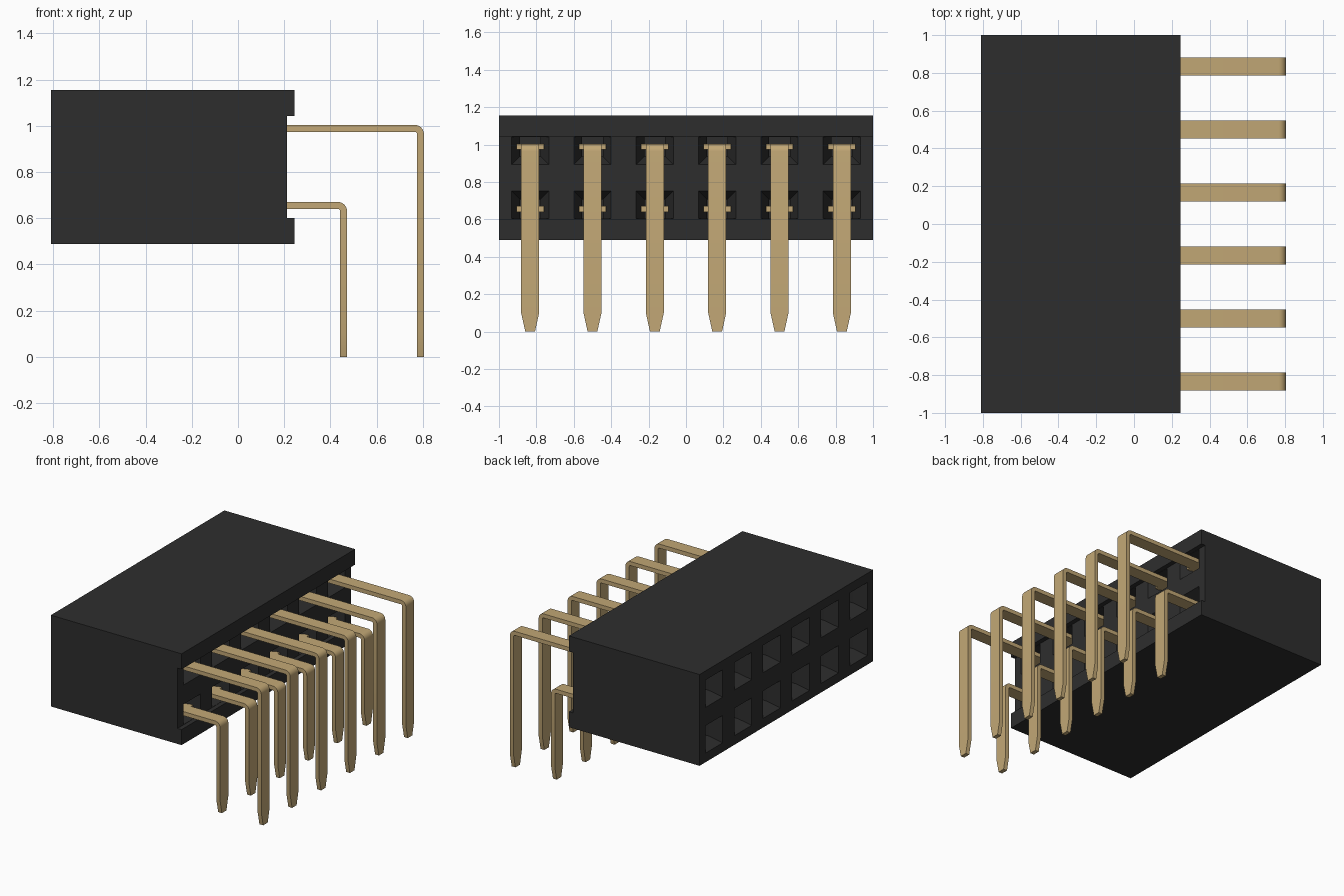
import bpy
import bmesh
from math import sin, cos, pi

cube = bpy.data.objects.get("Cube")
if cube:
    bpy.data.objects.remove(cube, do_unlink=True)


def material(name, rgb, rough):
    m = bpy.data.materials.new(name)
    m.use_nodes = True
    m.diffuse_color = (*rgb, 1)
    bsdf = m.node_tree.nodes["Principled BSDF"]
    bsdf.inputs["Base Color"].default_value = (*rgb, 1)
    bsdf.inputs["Roughness"].default_value = rough
    return m


black = material("black plastic", (0.027, 0.027, 0.027), 0.7)
gold = material("gold contact", (0.54, 0.39, 0.18), 0.5)


def loft(bm, rings):
    """Skin a chain of equal-sized point rings and cap both ends."""
    loops = [[bm.verts.new(p) for p in ring] for ring in rings]
    n = len(loops[0])
    for a, b in zip(loops, loops[1:]):
        for i in range(n):
            j = (i + 1) % n
            bm.faces.new((a[i], a[j], b[j], b[i]))
    bm.faces.new(loops[0])
    bm.faces.new(loops[-1])


def rect(x, y, half, low, high):
    return [(x, y - half, low), (x, y + half, low), (x, y + half, high), (x, y - half, high)]


def finish(bm, name, mat):
    bmesh.ops.recalc_face_normals(bm, faces=bm.faces)
    mesh = bpy.data.meshes.new(name)
    bm.to_mesh(mesh)
    bm.free()
    mesh.materials.append(mat)
    obj = bpy.data.objects.new(name, mesh)
    bpy.context.collection.objects.link(obj)
    return obj


PITCH = 1 / 3
COLUMNS = [(i - 2.5) * PITCH for i in range(6)]
MID = 0.822
FRONT, BACK, RECESS = -0.81, 0.245, 0.212
LIP = 0.22          # half height of the rear recess
ROWS = {"lower": (-1, 0.457), "upper": (1, 0.79)}

# Housing: C-shaped profile along y, with lips above and below the rear face
half = 0.333
profile = [(FRONT, -half), (BACK, -half), (BACK, -LIP), (RECESS, -LIP),
           (RECESS, LIP), (BACK, LIP), (BACK, half), (FRONT, half)]
bm = bmesh.new()
loft(bm, [[(x, y, MID + z) for x, z in profile] for y in (-1, 1)])
housing = finish(bm, "housing", black)

# Cutters: funnelled mating sockets and tapered rear pockets
bm = bmesh.new()
for side, _ in ROWS.values():
    zc = MID + side * PITCH / 2
    for y in COLUMNS:
        loft(bm, [rect(x, y, r, zc - r, zc + r) for x, r in
                  ((FRONT - 0.02, 0.1), (FRONT, 0.1), (FRONT + 0.08, 0.055), (-0.2, 0.055))])
        rings = []
        for x, r, inner in ((RECESS + 0.02, 0.1, 0.07), (RECESS, 0.1, 0.07),
                            (0.1, 0.055, 0.115), (-0.05, 0.055, 0.115)):
            z0, z1 = sorted((MID + side * inner, MID + side * (LIP - 0.002)))
            rings.append(rect(x, y, r, z0, z1))
        loft(bm, rings)
cutter = finish(bm, "socket_cutter", black)
cutter.hide_render = True
mod = housing.modifiers.new("sockets", "BOOLEAN")
mod.operation = "DIFFERENCE"
mod.solver = "EXACT"
mod.object = cutter
bpy.context.view_layer.objects.active = housing
bpy.ops.object.modifier_apply(modifier=mod.name)
bpy.data.objects.remove(cutter, do_unlink=True)

# Pins: flat strip bent down through a rounded elbow, ending in a tapered tip
T, W, R = 0.015, 0.048, 0.025
for row, (side, x) in ROWS.items():
    z = MID + side * PITCH / 2
    for number, y in enumerate(COLUMNS, 1):
        # stations: strip centre, outward direction, half width
        stations = [(-0.03, z, 0, W)]
        for k in range(7):
            a = k / 6 * pi / 2
            stations.append((x - R + R * sin(a), z - R + R * cos(a), a, W))
        stations += [(x, 0.1, pi / 2, W), (x, 0, pi / 2, 0.026)]
        rings = []
        for px, pz, a, w in stations:
            dx, dz = T * sin(a), T * cos(a)
            rings.append([(px + dx, y - w, pz + dz), (px + dx, y + w, pz + dz),
                          (px - dx, y + w, pz - dz), (px - dx, y - w, pz - dz)])
        bm = bmesh.new()
        loft(bm, rings)
        # retaining shoulders inside the rear pocket
        loft(bm, [rect(px, y, 0.073, z - T, z + T) for px in (0.11, 0.17)])
        pin = finish(bm, f"{row}_pin_{number}", gold)
        bpy.ops.object.select_all(action="DESELECT")
        pin.select_set(True)
        bpy.context.view_layer.objects.active = pin
        bpy.ops.object.shade_smooth_by_angle(angle=pi / 6)
